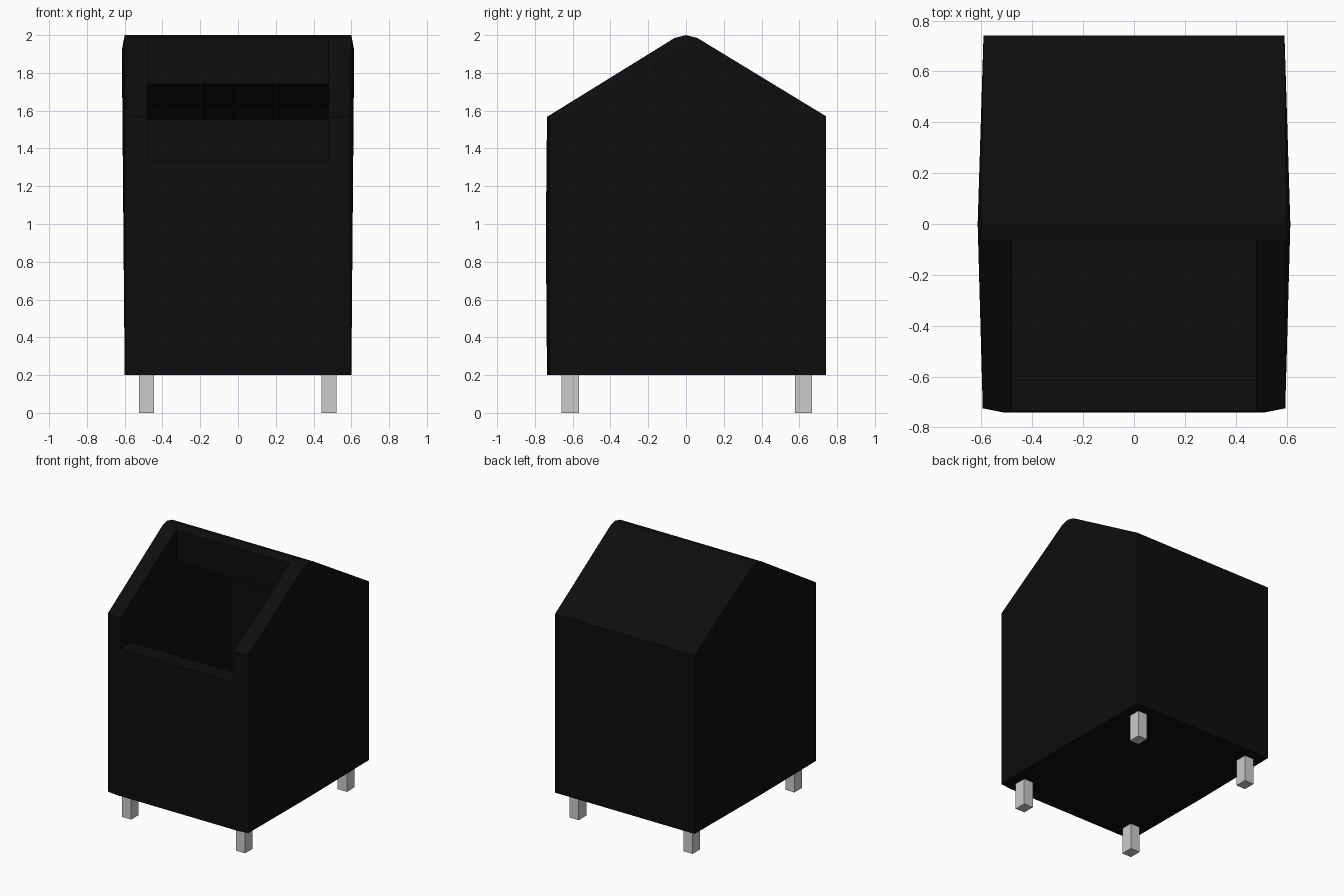
import bpy, bmesh

if "Cube" in bpy.data.objects:
    bpy.data.objects.remove(bpy.data.objects["Cube"])

black = bpy.data.materials.new("black_paint")
black.diffuse_color = (0.004, 0.004, 0.004, 1)
black.use_nodes = True
black.node_tree.nodes["Principled BSDF"].inputs["Base Color"].default_value = black.diffuse_color


def add_object(name, bm, material=None):
    bmesh.ops.recalc_face_normals(bm, faces=bm.faces)
    mesh = bpy.data.meshes.new(name)
    bm.to_mesh(mesh)
    bm.free()
    obj = bpy.data.objects.new(name, mesh)
    bpy.context.collection.objects.link(obj)
    if material:
        mesh.materials.append(material)
    return obj


# Bin shell: slightly bulging gabled box, as the hull of mirrored corner points
half = [
    (0.595, -0.725, 0.2), (0.60, 0, 0.2), (0.592, 0.742, 0.2),
    (0.592, 0.742, 1.57), (0.595, -0.725, 1.57), (0.615, 0, 1.92),
    (0.60, 0.06, 1.985), (0.60, -0.06, 1.985), (0.60, 0, 2.0),
    (0.51, -0.736, 0.2), (0.51, -0.742, 0.95), (0.51, -0.736, 1.567),
]
bm = bmesh.new()
for x, y, z in half:
    for s in (-1, 1):
        bm.verts.new((s * x, y, z))
bmesh.ops.convex_hull(bm, input=bm.verts)
bmesh.ops.dissolve_limit(bm, angle_limit=0.005, verts=bm.verts, edges=bm.edges)
body = add_object("bin_body", bm, black)

# Hollow interior with the opening through the front roof slope
profile = [(-0.6, 0.32), (0.6, 0.32), (0.6, 1.55), (0.27, 1.74), (-0.06, 1.74),
           (-0.06, 2.2), (-0.9, 2.2), (-0.9, 1.33), (-0.6, 1.33)]
bm = bmesh.new()
face = bm.faces.new([bm.verts.new((-0.48, y, z)) for y, z in profile])
ext = bmesh.ops.extrude_face_region(bm, geom=[face])
new_verts = [v for v in ext["geom"] if isinstance(v, bmesh.types.BMVert)]
bmesh.ops.translate(bm, verts=new_verts, vec=(0.96, 0, 0))
cutter = add_object("interior_cutter", bm, black)
cutter.hide_render = True
cutter.hide_viewport = True

cut = body.modifiers.new("hollow", 'BOOLEAN')
cut.operation = 'DIFFERENCE'
cut.solver = 'EXACT'
cut.object = cutter

# Four square legs
for side, x in (("left", -0.485), ("right", 0.482)):
    for end, y in (("front", -0.612), ("back", 0.622)):
        bm = bmesh.new()
        bmesh.ops.create_cube(bm, size=1)
        bmesh.ops.scale(bm, vec=(0.078, 0.092, 0.22), verts=bm.verts)
        bmesh.ops.translate(bm, vec=(x, y, 0.11), verts=bm.verts)
        add_object(f"{end}_{side}_leg", bm)
